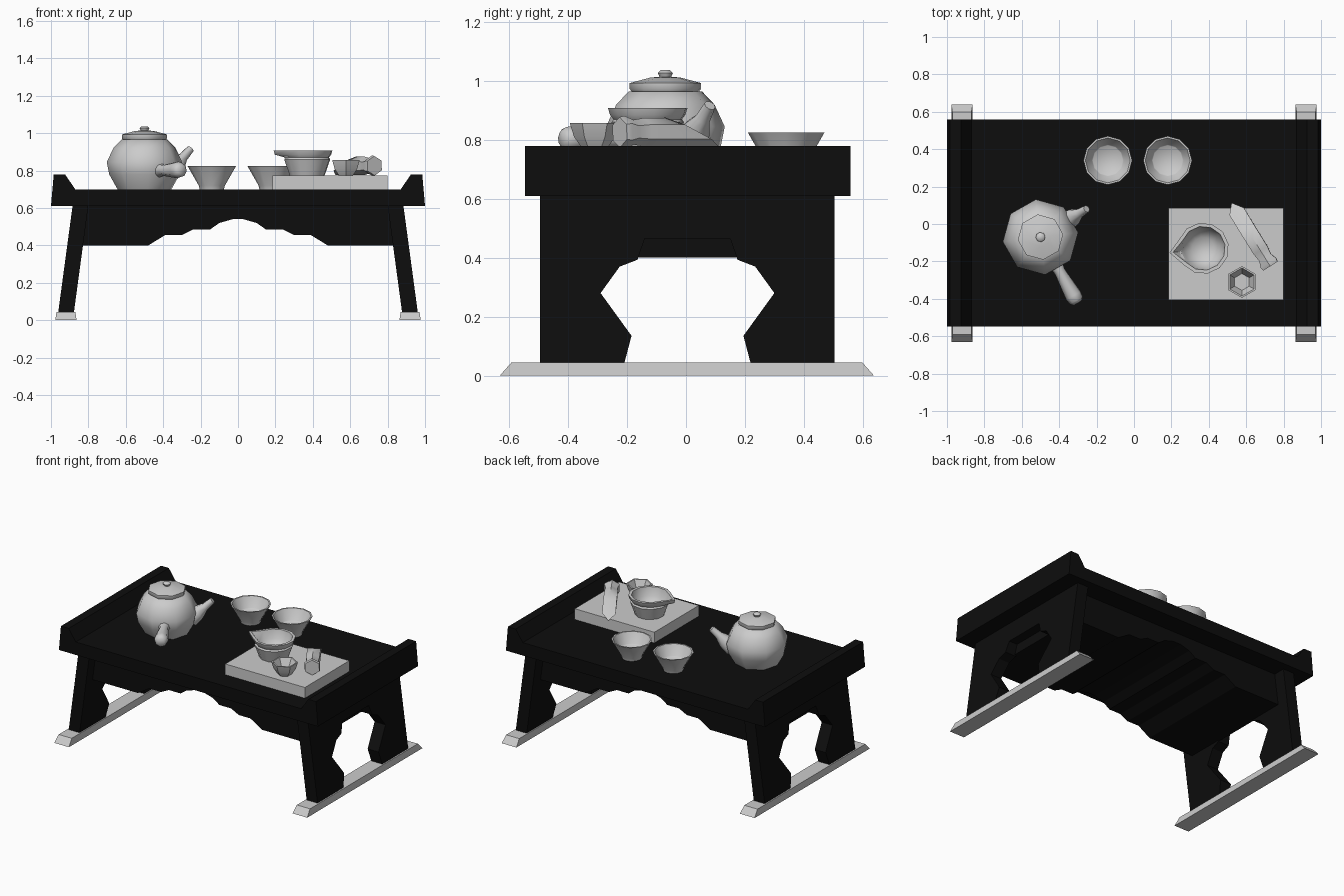
import bpy, bmesh, math
from mathutils import Vector

cube = bpy.data.objects.get("Cube")
if cube:
    bpy.data.objects.remove(cube, do_unlink=True)


def material(name, value):
    m = bpy.data.materials.new(name)
    m.use_nodes = True
    colour = (value, value, value, 1)
    m.diffuse_color = colour
    m.node_tree.nodes["Principled BSDF"].inputs["Base Color"].default_value = colour
    return m


BLACK = material("black lacquer", 0.004)
GREY = material("pale grey", 0.6)


def finish(name, bm, mat, smooth=False):
    bmesh.ops.recalc_face_normals(bm, faces=bm.faces)
    mesh = bpy.data.meshes.new(name)
    bm.to_mesh(mesh)
    bm.free()
    mesh.materials.append(mat)
    if smooth:
        mesh.shade_smooth()
        mesh.set_sharp_from_angle(angle=math.radians(50))
    obj = bpy.data.objects.new(name, mesh)
    bpy.context.collection.objects.link(obj)
    return obj


def extrude(outline, place, start, end):
    """Extrude a 2D outline; place(u, v, depth) gives the 3D point."""
    bm = bmesh.new()
    a, b = ([bm.verts.new(place(u, v, d)) for u, v in outline] for d in (start, end))
    bm.faces.new(a)
    bm.faces.new(b)
    n = len(a)
    for i in range(n):
        j = (i + 1) % n
        bm.faces.new((a[i], a[j], b[j], b[i]))
    return bm


def mirrored(half, centre=0):
    """Close an outline by reflecting it across its first coordinate."""
    right = [(centre + u, v) for u, v in half]
    return right + [(centre - u, v) for u, v in reversed(half)]


def loft(origin, axis, rings, sides, turn=0):
    """Closed turned shape from (radius, distance along axis) rings."""
    bm = bmesh.new()
    rot = Vector((0, 0, 1)).rotation_difference(Vector(axis).normalized())
    loops = []
    for r, d in rings:
        loop = []
        for i in range(sides):
            t = math.radians(turn) + math.tau * i / sides
            p = Vector((r * math.cos(t), r * math.sin(t), d))
            loop.append(bm.verts.new(Vector(origin) + rot @ p))
        loops.append(loop)
    for a, b in zip(loops, loops[1:]):
        for i in range(sides):
            j = (i + 1) % sides
            bm.faces.new((a[i], a[j], b[j], b[i]))
    bm.faces.new(loops[0])
    bm.faces.new(loops[-1])
    return bm


UP = (0, 0, 1)


def along_y(u, v, d):
    return (u, d, v)


# Table top with raised end lips
top = mirrored([(1.0, 0.61), (0.985, 0.78), (0.925, 0.78), (0.87, 0.70)])
finish("table_top", extrude(top, along_y, -0.547, 0.558), BLACK)

# Apron body with scalloped underside
apron = mirrored([(0.84, 0.62), (0.84, 0.40), (0.48, 0.40), (0.39, 0.455), (0.30, 0.455),
                  (0.24, 0.485), (0.15, 0.485), (0.10, 0.52), (0.03, 0.54)])
finish("scalloped_apron", extrude(apron, along_y, -0.42, 0.42), BLACK)

# Splayed end panels with a shaped opening, and runners under them
panel = mirrored([(0.50, 0.62), (0.50, 0.04), (0.215, 0.04), (0.19, 0.135), (0.295, 0.28),
                  (0.23, 0.37), (0.17, 0.393), (0.145, 0.465)], 0.005)
runner = mirrored([(0.635, 0), (0.595, 0.045)], 0.003)
for side, label in ((1, "left"), (-1, "right")):
    def splayed(u, v, d):
        return (side * (0.925 - 0.135 * v + d), u, v)

    def tapered(u, v, d):
        return (side * 0.92 + d * (1 - 2.5 * v), u, v)

    finish(label + "_leg_panel", extrude(panel, splayed, -0.042, 0.042), BLACK)
    finish(label + "_runner", extrude(runner, tapered, -0.057, 0.057), GREY)

# Teapot: body, lid, spout and side handle
pot = (-0.50, -0.07, 0)
finish("teapot_body", loft(pot, UP, [(0.145, 0.70), (0.19, 0.78), (0.203, 0.845), (0.168, 0.92),
                                     (0.125, 0.965)], 8, 7), GREY, True)
finish("teapot_lid", loft(pot, UP, [(0.112, 0.96), (0.122, 0.973), (0.122, 0.993), (0.05, 1.012),
                                    (0.02, 1.014), (0.026, 1.027), (0.016, 1.037)], 8, 7), GREY, True)
finish("teapot_spout", loft((-0.37, 0.01, 0.785), (0.115, 0.07, 0.13),
                            [(0.055, 0), (0.048, 0.07), (0.026, 0.125), (0.02, 0.19)], 8), GREY, True)
finish("teapot_handle", loft((-0.50, -0.07, 0.80), (0.49, -0.87, 0.01),
                             [(0.042, 0.15), (0.03, 0.21), (0.045, 0.36), (0.04, 0.39), (0.024, 0.405)],
                             8, 22), GREY, True)

# Two tea cups
cup = [(0.065, 0.70), (0.07, 0.72), (0.13, 0.825), (0.12, 0.825), (0.085, 0.755), (0.08, 0.75)]
for x, label in ((-0.14, "right"), (0.18, "left")):
    finish(label + "_tea_cup", loft((x, 0.34, 0), UP, cup, 12), GREY, True)

# Tray
tray = [(0.185, 0.69), (0.80, 0.69), (0.80, 0.775), (0.185, 0.775)]
finish("tray", extrude(tray, along_y, -0.405, 0.085), GREY)

# Pouring bowl with its lip drawn out to one side
bowl = loft((0.37, -0.13, 0), UP,
            [(0.095, 0.775), (0.125, 0.86), (0.118, 0.87), (0.13, 0.885), (0.137, 0.908),
             (0.118, 0.908), (0.105, 0.85), (0.06, 0.80)], 12, 10)
for v in bowl.verts:
    if v.co.z > 0.88 and v.co.x < 0.26 and abs(v.co.y + 0.15) < 0.03:
        v.co.x -= 0.045
finish("pouring_bowl", bowl, GREY, True)

# Small six-sided cup
finish("small_cup", loft((0.577, -0.31, 0), UP,
                         [(0.045, 0.775), (0.07, 0.81), (0.085, 0.858), (0.075, 0.858), (0.045, 0.80)],
                         6, 30), GREY, True)

# Tea scoop: a lying tube with a flared end and a slanting cut
start, axis = Vector((0.73, -0.225, 0.826)), Vector((-0.53, 0.85, 0))
scoop = loft(start, axis, [(0.052, 0), (0.056, 0.02), (0.042, 0.055), (0.049, 0.10), (0.05, 0.41)], 6)
cut = bmesh.ops.bisect_plane(scoop, geom=scoop.verts[:] + scoop.edges[:] + scoop.faces[:],
                             plane_co=start + axis * 0.29, plane_no=axis * 0.42 + Vector(UP) * 0.9,
                             clear_outer=True)
rim = [e for e in cut["geom_cut"] if isinstance(e, bmesh.types.BMEdge)]
bmesh.ops.holes_fill(scoop, edges=rim, sides=0)
finish("tea_scoop", scoop, GREY, True)
